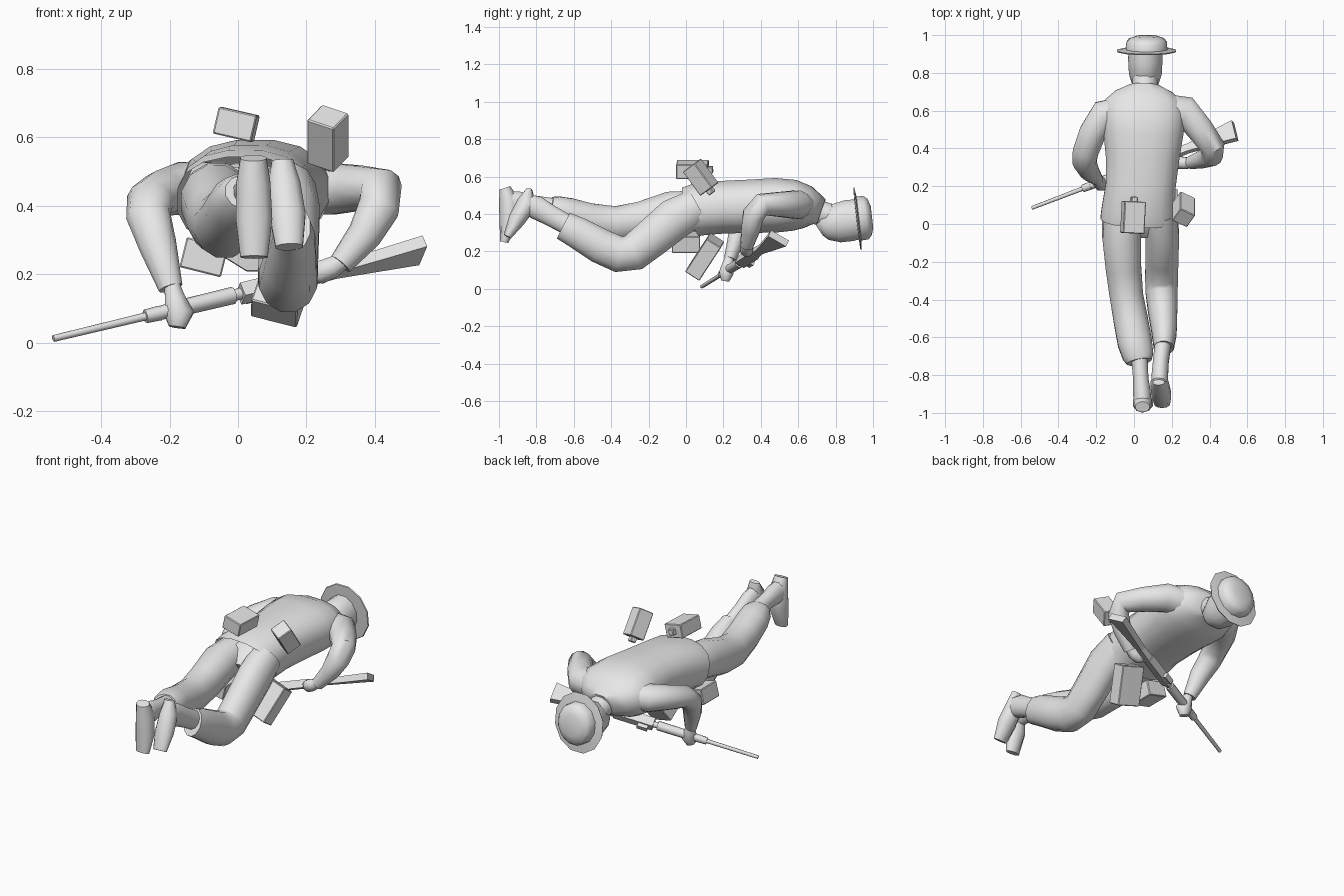
import bpy, bmesh, math
from mathutils import Vector, Euler, Matrix

grey = bpy.data.materials.new("plain_grey")
grey.diffuse_color = (0.8, 0.8, 0.8, 1)


def finish(bm, name, smooth=True, angle=50):
    bmesh.ops.recalc_face_normals(bm, faces=bm.faces[:])
    me = bpy.data.meshes.new(name)
    bm.to_mesh(me)
    bm.free()
    me.materials.append(grey)
    ob = bpy.data.objects.new(name, me)
    bpy.context.collection.objects.link(ob)
    if smooth:
        bpy.ops.object.select_all(action='DESELECT')
        ob.select_set(True)
        bpy.context.view_layer.objects.active = ob
        bpy.ops.object.shade_smooth_by_angle(angle=math.radians(angle))
    return ob


def loft(name, stations, ref=(1, 0, 0), n=12, axis=None, power=2.0, smooth=True, open_start=False):
    """Skin elliptical rings (x, y, z, radius along ref, radius across)."""
    bm = bmesh.new()
    pts = [Vector(s[:3]) for s in stations]
    rings = []
    for i, s in enumerate(stations):
        t = Vector(axis) if axis else pts[min(i + 1, len(pts) - 1)] - pts[max(i - 1, 0)]
        t.normalize()
        side = Vector(ref)
        side = (side - t * side.dot(t)).normalized()
        up = t.cross(side)
        ring = []
        for k in range(n):
            a = 2 * math.pi * (k + 0.5) / n
            c, d = math.cos(a), math.sin(a)
            c = math.copysign(abs(c) ** (2 / power), c)
            d = math.copysign(abs(d) ** (2 / power), d)
            ring.append(bm.verts.new(pts[i] + side * c * s[3] + up * d * s[4]))
        rings.append(ring)
    for a, b in zip(rings, rings[1:]):
        for k in range(n):
            bm.faces.new((a[k], a[(k + 1) % n], b[(k + 1) % n], b[k]))
    if not open_start:
        bm.faces.new(rings[0])
    bm.faces.new(rings[-1])
    return finish(bm, name, smooth)


def box(name, centre, size, rot, spin=0):
    bm = bmesh.new()
    bmesh.ops.create_cube(bm, size=1)
    bmesh.ops.scale(bm, vec=size, verts=bm.verts[:])
    bmesh.ops.bevel(bm, geom=[e for e in bm.edges], offset=0.004, segments=1, affect='EDGES')
    m = Euler([math.radians(r) for r in rot]).to_matrix() @ Matrix.Rotation(math.radians(spin), 3, 'Z')
    for v in bm.verts:
        v.co = m @ v.co + Vector(centre)
    return finish(bm, name, False)


# Jacket with an open hem, and hips inside it
loft("jacket", [(0.02, 0.025, 0.412, 0.2, 0.14), (0.022, 0.06, 0.424, 0.198, 0.142),
                (0.035, 0.2, 0.437, 0.188, 0.143), (0.045, 0.35, 0.442, 0.198, 0.145),
                (0.05, 0.48, 0.447, 0.215, 0.148), (0.05, 0.58, 0.447, 0.225, 0.138),
                (0.052, 0.65, 0.437, 0.205, 0.115), (0.054, 0.695, 0.425, 0.155, 0.085),
                (0.055, 0.725, 0.415, 0.09, 0.068)], n=16, power=2.4, open_start=True)
loft("hips", [(0.03, 0.14, 0.42, 0.15, 0.11), (0.03, 0.03, 0.41, 0.16, 0.11),
              (0.03, -0.03, 0.37, 0.13, 0.08)])

# Neck and head, lying face down
loft("neck", [(0.055, 0.66, 0.42, 0.07, 0.07), (0.058, 0.78, 0.39, 0.068, 0.065)])
loft("head", [(0.06, 0.712, 0.315, 0.035, 0.035), (0.06, 0.735, 0.33, 0.068, 0.075),
              (0.06, 0.80, 0.35, 0.09, 0.108), (0.06, 0.87, 0.365, 0.094, 0.115),
              (0.06, 0.94, 0.375, 0.092, 0.11)])

# Brimmed hat: (distance along the axis, radius)
hat_axis = Vector((0, 0.993, 0.115))
hat_profile = [(0.0, 0.1), (0.002, 0.165), (0.008, 0.168), (0.014, 0.118),
               (0.05, 0.116), (0.07, 0.1), (0.084, 0.06)]
loft("hat", [(*(Vector((0.067, 0.911, 0.375)) + hat_axis * d), r * 0.96, r * 1.04)
             for d, r in hat_profile], axis=hat_axis)

# Trouser legs
loft("left_trouser", [(-0.06, 0.06, 0.43, 0.1, 0.1), (-0.065, -0.08, 0.415, 0.105, 0.11),
                      (-0.055, -0.24, 0.365, 0.097, 0.105), (-0.04, -0.38, 0.345, 0.092, 0.1),
                      (-0.015, -0.52, 0.37, 0.094, 0.092), (0.005, -0.63, 0.405, 0.094, 0.085),
                      (0.022, -0.70, 0.43, 0.084, 0.07), (0.028, -0.73, 0.44, 0.068, 0.055)])
loft("right_trouser", [(0.14, 0.06, 0.44, 0.09, 0.1), (0.15, -0.06, 0.375, 0.092, 0.115),
                       (0.148, -0.18, 0.275, 0.09, 0.108), (0.146, -0.28, 0.195, 0.09, 0.103),
                       (0.146, -0.36, 0.185, 0.088, 0.1), (0.152, -0.46, 0.23, 0.08, 0.097),
                       (0.16, -0.58, 0.30, 0.068, 0.088), (0.158, -0.655, 0.338, 0.055, 0.08)])

# Ankles and feet
loft("left_ankle", [(0.028, -0.70, 0.44, 0.045, 0.045), (0.036, -0.82, 0.452, 0.042, 0.05),
                    (0.042, -0.89, 0.46, 0.048, 0.062), (0.045, -0.95, 0.46, 0.05, 0.065)])
loft("left_foot", [(0.045, -0.968, 0.54, 0.04, 0.03), (0.045, -0.945, 0.47, 0.052, 0.055),
                   (0.047, -0.948, 0.36, 0.056, 0.05), (0.047, -0.972, 0.25, 0.042, 0.022)], n=10)
loft("right_ankle", [(0.155, -0.62, 0.335, 0.045, 0.055), (0.142, -0.73, 0.395, 0.043, 0.058),
                     (0.137, -0.80, 0.435, 0.045, 0.065), (0.136, -0.85, 0.455, 0.045, 0.055)])
loft("right_foot", [(0.13, -0.838, 0.535, 0.032, 0.015), (0.135, -0.848, 0.46, 0.05, 0.055),
                    (0.145, -0.905, 0.37, 0.055, 0.046), (0.15, -0.955, 0.28, 0.042, 0.022)], n=10)

# Sleeves, bent at the elbow
loft("left_sleeve", [(-0.04, 0.59, 0.45, 0.09, 0.08), (-0.16, 0.572, 0.452, 0.087, 0.078),
                     (-0.22, 0.48, 0.437, 0.074, 0.068), (-0.257, 0.38, 0.415, 0.07, 0.062),
                     (-0.262, 0.325, 0.37, 0.066, 0.058), (-0.235, 0.275, 0.285, 0.056, 0.05),
                     (-0.197, 0.235, 0.16, 0.036, 0.032)], ref=(1, -0.3, 0))
loft("right_sleeve", [(0.10, 0.61, 0.45, 0.09, 0.08), (0.275, 0.592, 0.45, 0.087, 0.078),
                      (0.35, 0.50, 0.452, 0.074, 0.068), (0.418, 0.405, 0.45, 0.066, 0.062),
                      (0.412, 0.36, 0.395, 0.064, 0.057), (0.37, 0.345, 0.315, 0.052, 0.05),
                      (0.30, 0.325, 0.23, 0.036, 0.035)], ref=(0.8, 0.6, 0))

# Hands
loft("left_hand", [(-0.193, 0.232, 0.17, 0.024, 0.024), (-0.185, 0.225, 0.13, 0.032, 0.034),
                   (-0.172, 0.215, 0.085, 0.046, 0.042), (-0.178, 0.21, 0.045, 0.026, 0.024)], n=8)
loft("right_hand", [(0.31, 0.326, 0.24, 0.025, 0.025), (0.275, 0.322, 0.22, 0.034, 0.034),
                    (0.24, 0.325, 0.205, 0.036, 0.036), (0.215, 0.335, 0.2, 0.02, 0.022)],
     ref=(0, 1, 0), n=8)

# Rifle, laid along one line: (fraction along it, half height, half thickness)
muzzle, butt = Vector((-0.54, 0.085, 0.012)), Vector((0.535, 0.495, 0.27))
height = Vector((0.03, -0.1, 0.06))


def gun_part(name, rows, n, drop=0.0):
    r = math.sqrt(2) if n == 4 else 1
    loft(name, [(*(muzzle.lerp(butt, t) - height.normalized() * drop), a * r, b * r)
                for t, a, b in rows], ref=height, n=n, axis=butt - muzzle, smooth=n > 4)


gun_part("barrel", [(0, 0.01, 0.01), (0.3, 0.012, 0.012)], 8)
gun_part("barrel_band", [(0.25, 0.02, 0.02), (0.29, 0.022, 0.022)], 8)
gun_part("handguard", [(0.28, 0.02, 0.02), (0.36, 0.026, 0.024), (0.49, 0.027, 0.025)], 8)
gun_part("barrel_joint", [(0.48, 0.017, 0.017), (0.53, 0.017, 0.017)], 8)
gun_part("receiver", [(0.51, 0.028, 0.022), (0.70, 0.028, 0.022)], 4)
gun_part("magazine", [(0.53, 0.03, 0.014), (0.58, 0.03, 0.014)], 4, 0.02)
gun_part("stock", [(0.68, 0.022, 0.019), (0.77, 0.021, 0.016), (0.9, 0.04, 0.018),
                   (1.0, 0.056, 0.019)], 4)

# Canteens, their caps, and the belt pouches
box("canteen", (-0.005, 0.035, 0.638), (0.115, 0.17, 0.08), (0, 13, -3))
box("canteen_cap", (0.0, 0.13, 0.638), (0.035, 0.03, 0.035), (0, 13, -3))
box("hip_canteen", (0.263, 0.078, 0.597), (0.09, 0.09, 0.16), (36, 0, 0), -30)
box("hip_canteen_cap", (0.263, 0.132, 0.523), (0.035, 0.035, 0.03), (36, 0, 0), -30)
box("front_pouch", (0.135, 0.1, 0.172), (0.14, 0.09, 0.22), (-34, 14, -8))
box("side_pouch", (-0.1, 0.0, 0.25), (0.125, 0.15, 0.09), (0, 14, 0))
